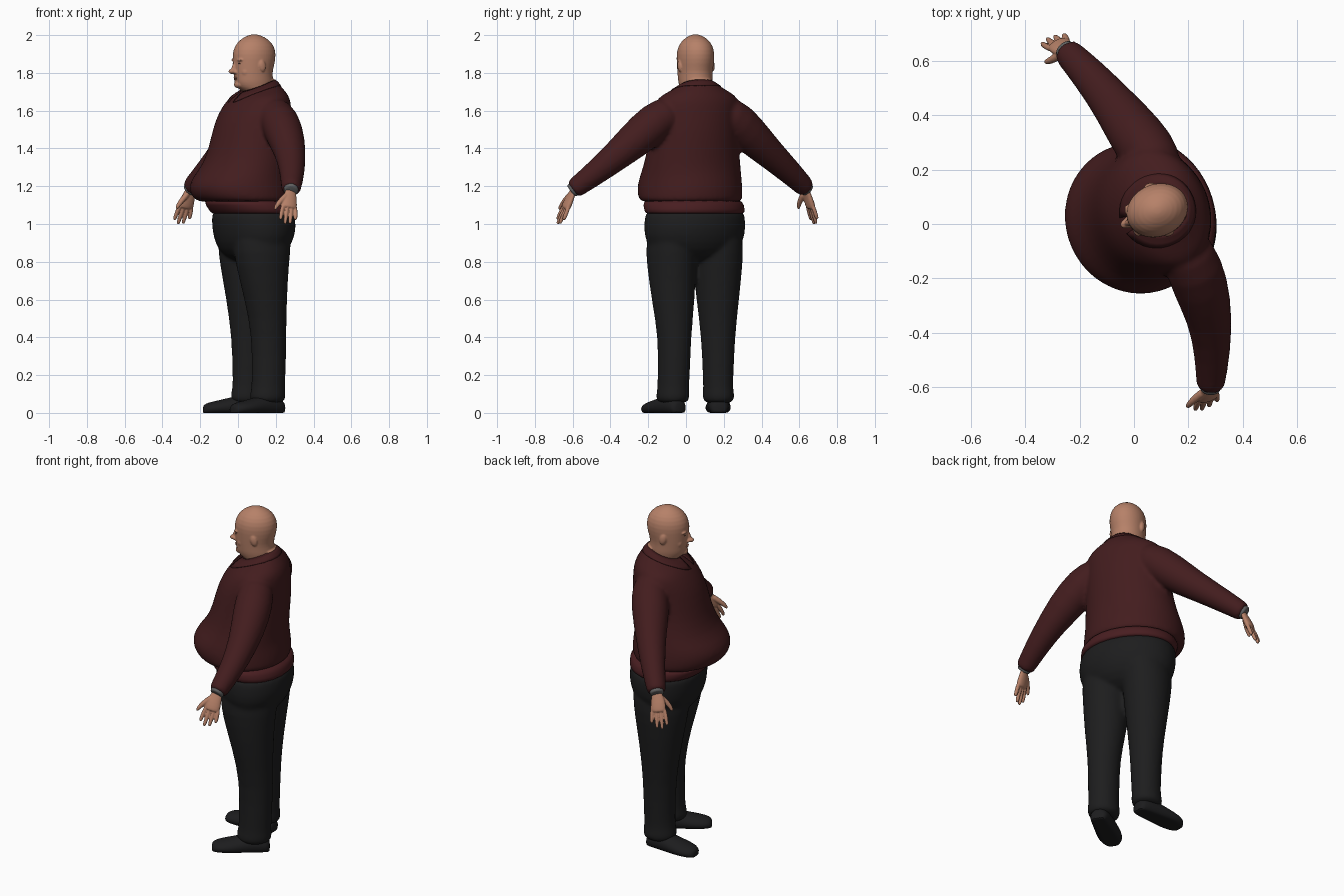
import bpy, bmesh, math
from mathutils import Vector, Matrix

if "Cube" in bpy.data.objects:
    bpy.data.objects.remove(bpy.data.objects["Cube"])

UP = Vector((0, 0, 1))
YAW = math.radians(23)
FWD = Vector((-math.cos(YAW), -math.sin(YAW), 0))   # way the figure faces
SIDE = Vector((-math.sin(YAW), math.cos(YAW), 0))   # toward its right arm
HEAD = Vector((0.085, 0.05, 0))


def material(name, r, g, b):
    m = bpy.data.materials.new(name)
    m.use_nodes = True
    m.diffuse_color = (r, g, b, 1)
    m.node_tree.nodes["Principled BSDF"].inputs["Base Color"].default_value = (r, g, b, 1)
    return m


SKIN = material("skin", 0.47, 0.22, 0.14)
LIP = material("lip", 0.4, 0.17, 0.115)
EYE = material("eye_dark", 0.08, 0.04, 0.03)
MAROON = material("maroon_knit", 0.056, 0.012, 0.013)
BAND = material("red_band", 0.066, 0.013, 0.015)
CUFF = material("grey_cuff", 0.12, 0.12, 0.12)
TROUSER = material("charcoal_cloth", 0.0125, 0.0125, 0.013)
SHOE = material("black_leather", 0.012, 0.012, 0.013)


def select(objects):
    bpy.ops.object.select_all(action="DESELECT")
    for ob in objects:
        ob.select_set(True)
    bpy.context.view_layer.objects.active = objects[0]


def finish(name, bm, mat, subdiv=1):
    bmesh.ops.recalc_face_normals(bm, faces=bm.faces)
    mesh = bpy.data.meshes.new(name)
    bm.to_mesh(mesh)
    bm.free()
    ob = bpy.data.objects.new(name, mesh)
    bpy.context.collection.objects.link(ob)
    mesh.materials.append(mat)
    if subdiv:
        ob.modifiers.new("subdivide", "SUBSURF").render_levels = subdiv
    select([ob])
    bpy.ops.object.shade_smooth_by_angle(angle=math.radians(60))
    return ob


def fuse(name, objects, voxel, rounds):
    """Melt overlapping forms into one continuous skin."""
    select(objects)
    bpy.ops.object.join()
    ob = objects[0]
    ob.name = name
    remesh = ob.modifiers.new("fuse", "REMESH")
    remesh.mode = "VOXEL"
    remesh.voxel_size = voxel
    remesh.use_smooth_shade = True
    relax = ob.modifiers.new("relax", "SMOOTH")
    relax.factor, relax.iterations = 0.5, rounds
    return ob


def loft(name, rings, mat, sides=20, floor=None):
    """Skin a closed form over rings of (centre, axis, axis)."""
    bm = bmesh.new()
    loops = []
    for c, a, b in rings:
        loop = []
        for i in range(sides):
            t = math.tau * i / sides
            p = c + a * math.cos(t) + b * math.sin(t)
            if floor is not None:
                p.z = max(p.z, floor)
            loop.append(bm.verts.new(p))
        loops.append(loop)
    for lo, hi in zip(loops, loops[1:]):
        for i in range(sides):
            j = (i + 1) % sides
            bm.faces.new((lo[i], lo[j], hi[j], hi[i]))
    bm.faces.new(loops[0])
    bm.faces.new(loops[-1])
    return finish(name, bm, mat)


def level(x, y, z, depth, width, tilt=0):
    return Vector((x, y, z)), FWD * depth - UP * tilt, SIDE * width


def tube(name, pts, mat, sides=16, across=FWD, flat=1.0):
    """Round or flattened limb through (point, radius) pairs."""
    path = [Vector(p) for p, r in pts]
    rings = []
    for i, (p, r) in enumerate(pts):
        d = (path[min(i + 1, len(path) - 1)] - path[max(i - 1, 0)]).normalized()
        a = (across - d * across.dot(d)).normalized()
        rings.append((path[i], a * r, d.cross(a) * r * flat))
    return loft(name, rings, mat, sides)


def blob(name, fwd, side, z, size, mat, pitch=0):
    bm = bmesh.new()
    bmesh.ops.create_uvsphere(bm, u_segments=14, v_segments=10, radius=1)
    basis = Matrix((FWD, SIDE, UP)).transposed().to_4x4()
    m = (Matrix.Translation(HEAD + FWD * fwd + SIDE * side + UP * z) @ basis
         @ Matrix.Rotation(pitch, 4, "Y") @ Matrix.Diagonal((*size, 1)))
    bmesh.ops.transform(bm, matrix=m, verts=bm.verts)
    return finish(name, bm, mat, 0)


# Pullover body with overhanging belly, lowered neckline at the front
pullover = [loft("pullover_body", [level(*s) for s in (
    (.04, .03, 1.115, .228, .266), (.03, .026, 1.125, .25, .278),
    (.018, .022, 1.15, .266, .283), (.011, .02, 1.2, .273, .282),
    (.018, .024, 1.25, .256, .275), (.042, .032, 1.31, .227, .264),
    (.062, .038, 1.4, .214, .25), (.076, .044, 1.5, .206, .242),
    (.088, .05, 1.58, .189, .238), (.107, .06, 1.645, .163, .234),
    (.113, .063, 1.678, .142, .212, .008), (.113, .06, 1.706, .118, .155, .016),
    (.109, .056, 1.732, .093, .1, .03), (.107, .055, 1.745, .082, .086, .033))], MAROON, 24)]
loft("waist_band", [level(*s) for s in (
    (.08, .047, 1.052, .208, .27), (.08, .047, 1.06, .217, .276),
    (.064, .041, 1.1, .229, .277), (.048, .033, 1.14, .238, .27))], BAND, 24)

# Trousers
trousers = [loft("trouser_seat", [level(*s) for s in (
    (.08, .047, 1.08, .2, .264), (.08, .047, 1.05, .21, .275),
    (.086, .046, .98, .214, .282), (.083, .045, .9, .195, .272),
    (.08, .045, .83, .15, .21), (.08, .045, .79, .06, .1))], TROUSER, 24)]
LEGS = {
    "left": ((.125, -.06, 1.02, .15, .125), (.127, -.073, .9, .163, .138),
             (.127, -.078, .8, .148, .132), (.147, -.068, .6, .113, .117),
             (.165, -.06, .4, .093, .087), (.162, -.065, .2, .093, .086),
             (.16, -.068, .13, .09, .083), (.157, -.07, .09, .1, .089),
             (.157, -.07, .045, .093, .085)),
    "right": ((.06, .15, 1.02, .15, .125), (.047, .164, .9, .163, .138),
              (.047, .168, .8, .15, .133), (.052, .168, .6, .116, .115),
              (.057, .17, .4, .092, .09), (.057, .17, .2, .088, .082),
              (.055, .17, .13, .086, .078), (.052, .172, .09, .096, .085),
              (.052, .172, .045, .09, .081)),
}
for tag, rows in LEGS.items():
    trousers.append(loft(tag + "_trouser_leg", [level(*s) for s in rows], TROUSER, 18))
fuse("trousers", trousers, 0.011, 5)

# Shoes: rings run heel to toe as (fraction, half width, height)
SHOES = {"left": ((.235, -.03), (-.03, -.208)), "right": ((.125, .175), (-.186, .168))}
for tag, (heel, toe) in SHOES.items():
    heel, toe = Vector((*heel, 0)), Vector((*toe, 0))
    across = (toe - heel).normalized().cross(UP)
    rings = []
    for t, w, h in ((0, .03, .05), (.04, .052, .08), (.3, .06, .1), (.5, .064, .085),
                    (.72, .071, .068), (.9, .06, .056), (.98, .04, .045), (1, .02, .03)):
        rings.append((heel.lerp(toe, t) + UP * h * .4, across * w, UP * h * .6))
    loft(tag + "_shoe", rings, SHOE, 18, floor=0)

# Arms, cuffs and hands: sleeve path, fingertip, thumb direction
ARMS = {
    "left": ((((.15, -.02, 1.6), .07), ((.203, -.115, 1.583), .104),
              ((.243, -.22, 1.49), .108), ((.28, -.35, 1.375), .084),
              ((.288, -.48, 1.27), .067), ((.281, -.592, 1.186), .054)),
             (.262, -.675, 1.0), FWD),
    "right": ((((.11, .14, 1.6), .07), ((.08, .235, 1.583), .104),
               ((.012, .32, 1.49), .108), ((-.066, .43, 1.385), .084),
               ((-.166, .55, 1.275), .067), ((-.246, .632, 1.193), .054)),
              (-.305, .685, 1.0), Vector((-.56, -.83, 0))),
}
for tag, (path, tip, aim) in ARMS.items():
    elbow, wrist, tip = Vector(path[-2][0]), Vector(path[-1][0]), Vector(tip)
    d = (wrist - elbow).normalized()
    pullover.append(tube(tag + "_sleeve", path + ((wrist + d * .01, .05),), MAROON))
    tube(tag + "_cuff", ((wrist - d * .02, .036), (wrist - d * .012, .04),
                         (wrist + d * .016, .04), (wrist + d * .022, .035)), CUFF)
    reach = tip - wrist
    fan = (FWD - reach * FWD.dot(reach) / reach.length_squared).normalized()
    at = lambda t, s, way=fan: wrist + reach * t + way * s
    hand = [tube(tag + "_palm", (
        (at(-.02, 0), .028), (at(.12, 0), .032), (at(.32, .003), .043),
        (at(.5, 0), .045), (at(.57, 0), .04)), SKIN, 14, fan, .48)]
    for i, length in enumerate((.93, 1.02, .98, .84)):
        s = .032 - i * .0213
        hand.append(tube("finger", (
            (at(.42, s), .0125), (at(.7, s * 1.25), .0125),
            (at(length - .05, s * 1.3), .011), (at(length, s * 1.3), .007)), SKIN, 8))
    hand.append(tube("thumb", (
        (at(.12, .01, aim), .018), (at(.32, .05, aim), .017),
        (at(.48, .074, aim), .013), (at(.6, .082, aim), .008)), SKIN, 8, reach.cross(fan)))
    fuse(tag + "_hand", hand, 0.004, 2)
pullover = fuse("pullover", pullover, 0.011, 6)

# Head and neck: rows of (height, front reach, back reach, half width)
rings = []
for z, front, back, w in ((1.63, .05, .09, .072), (1.69, .052, .1, .08),
                          (1.708, .07, .102, .082), (1.722, .094, .103, .082),
                          (1.75, .108, .108, .089), (1.775, .109, .102, .09),
                          (1.81, .114, .1, .092), (1.85, .115, .113, .096),
                          (1.9, .119, .12, .099), (1.945, .105, .109, .089),
                          (1.98, .072, .077, .062), (1.999, .032, .035, .029), (2.004, .01, .01, .01)):
    rings.append((HEAD + FWD * (front - back) / 2 + UP * z, FWD * (front + back) / 2, SIDE * w))
head = [loft("head", rings, SKIN, 24),
        blob("nose_bridge", .115, 0, 1.83, (.013, .012, .032), SKIN, -.3),
        blob("nose_tip", .124, 0, 1.808, (.023, .018, .014), SKIN),
        blob("chin", .089, 0, 1.738, (.024, .034, .02), SKIN),
        blob("neck_roll", -.075, 0, 1.758, (.042, .066, .015), SKIN)]
blob("upper_lip", .106, 0, 1.774, (.01, .02, .004), LIP)
blob("lower_lip", .105, 0, 1.766, (.009, .017, .004), LIP)
for tag, s in (("left", -1), ("right", 1)):
    head += [blob("brow", .097, s * .037, 1.868, (.016, .027, .008), SKIN),
             blob("cheek", .066, s * .04, 1.805, (.03, .034, .034), SKIN),
             blob("nostril", .11, s * .014, 1.804, (.014, .01, .01), SKIN),
             blob("ear", -.008, s * .094, 1.838, (.02, .011, .032), SKIN, .2)]
    blob(tag + "_eye", .1, s * .038, 1.849, (.007, .01, .003), EYE)
fuse("head", head, 0.0045, 3)

# Folded collar, open at the throat with two hanging points
bm = bmesh.new()
STEPS, rows = 36, []
for i in range(STEPS + 1):
    t = math.radians(12 + 336 * i / STEPS)
    f = (1 + math.cos(t)) / 2
    ray = FWD * math.cos(t) + SIDE * math.sin(t)
    top = Vector((.105, .055, 1.752 - .055 * f ** 1.3))
    drop = .028 + .038 * f ** 5
    rows.append([bm.verts.new(top + ray * (.086 + .004 * f + k * (.007 + .012 * f)) - UP * drop * k / 3)
                 for k in range(4)])
for p, q in zip(rows, rows[1:]):
    for k in range(3):
        bm.faces.new((p[k], q[k], q[k + 1], p[k + 1]))
collar = finish("collar", bm, MAROON, 0)
wrap = collar.modifiers.new("rest_on_pullover", "SHRINKWRAP")
wrap.target, wrap.wrap_mode, wrap.offset = pullover, "OUTSIDE", 0.004
collar.modifiers.new("thickness", "SOLIDIFY").thickness = 0.005
